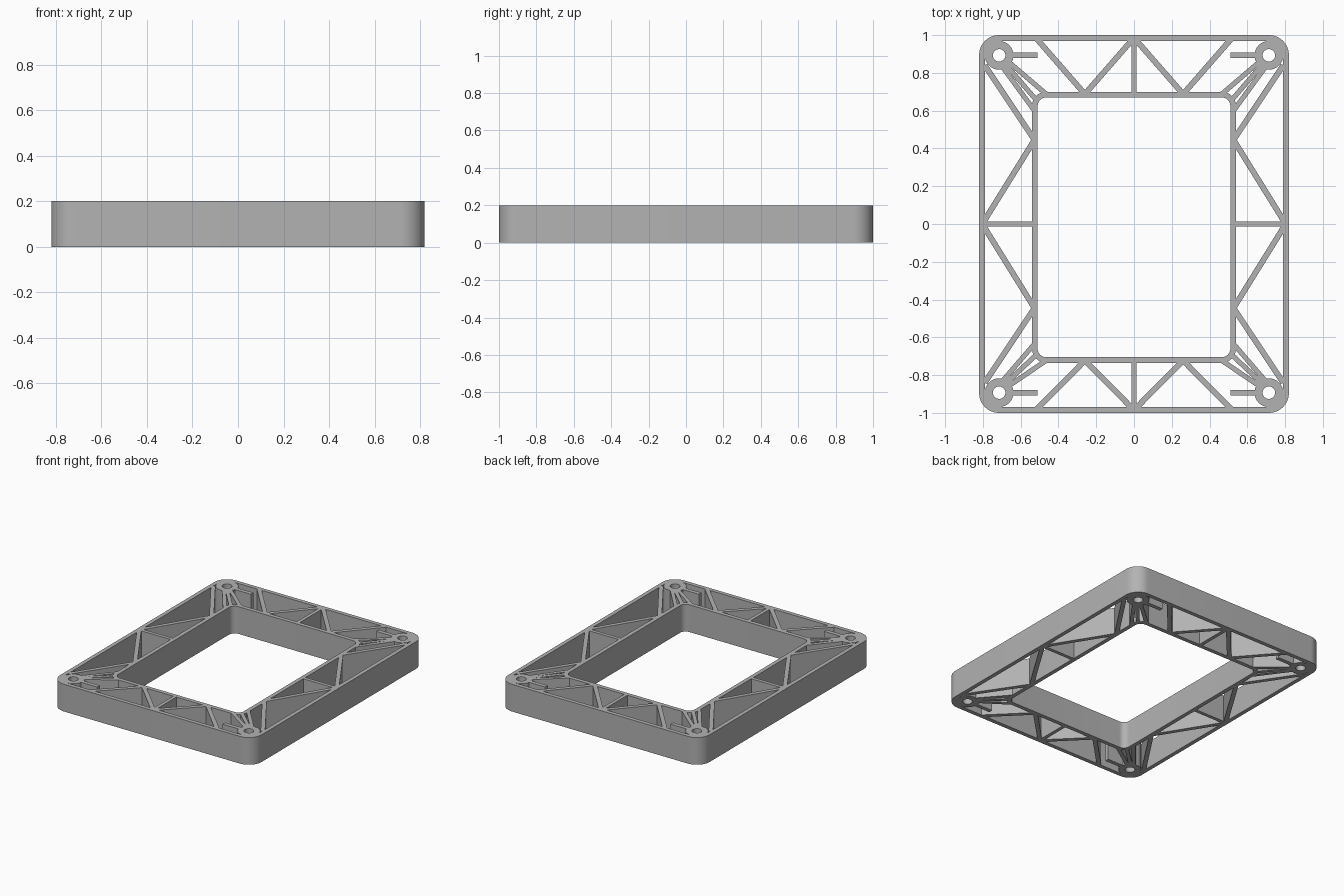
import bpy, bmesh, math
from mathutils import Vector

cube = bpy.data.objects.get("Cube")
if cube:
    bpy.data.objects.remove(cube)

HEIGHT = 0.2
WALL = 0.03
TOP_Y, BOTTOM_Y = 0.70, 0.735    # outer edges of the opening frame, back and front
BOSS = Vector((0.714, 0.893))

grey = bpy.data.materials.new("matte_grey")
grey.use_nodes = True
colour = (0.45, 0.45, 0.45, 1)
grey.diffuse_color = colour
grey.node_tree.nodes["Principled BSDF"].inputs["Base Color"].default_value = colour


def make_object(name, bm):
    bmesh.ops.recalc_face_normals(bm, faces=bm.faces)
    mesh = bpy.data.meshes.new(name)
    bm.to_mesh(mesh)
    bm.free()
    mesh.materials.append(grey)
    obj = bpy.data.objects.new(name, mesh)
    bpy.context.collection.objects.link(obj)
    bpy.ops.object.select_all(action='DESELECT')
    obj.select_set(True)
    bpy.context.view_layer.objects.active = obj
    bpy.ops.object.shade_smooth_by_angle(angle=math.radians(30))
    return obj


def rounded_rect(half_x, y0, y1, radius, steps=12):
    """Counter-clockwise outline of a rectangle with rounded corners."""
    points = []
    corners = [(1, y1 - radius), (-1, y1 - radius), (-1, y0 + radius), (1, y0 + radius)]
    for q, (side, cy) in enumerate(corners):
        for i in range(steps + 1):
            a = (q + i / steps) * math.pi / 2
            points.append((side * (half_x - radius) + radius * math.cos(a),
                           cy + radius * math.sin(a)))
    return points


def ring(name, outer, inner):
    """Upright wall between two outlines with equal point counts."""
    bm = bmesh.new()
    loops = [[bm.verts.new((x, y, z)) for x, y in outline]
             for outline, z in ((outer, 0), (outer, HEIGHT), (inner, HEIGHT), (inner, 0))]
    n = len(outer)
    for k in range(4):
        a, b = loops[k], loops[(k + 1) % 4]
        for i in range(n):
            j = (i + 1) % n
            bm.faces.new((a[i], a[j], b[j], b[i]))
    return make_object(name, bm)


def rib(name, start, end, width=WALL):
    """Full-height straight web between two plan points."""
    a, b = Vector(start), Vector(end)
    d = (b - a).normalized()
    side = Vector((-d.y, d.x)) * width / 2
    bm = bmesh.new()
    face = bm.faces.new([bm.verts.new((p.x, p.y, 0))
                         for p in (a - side, b - side, b + side, a + side)])
    extruded = bmesh.ops.extrude_face_region(bm, geom=[face])
    bmesh.ops.translate(bm, vec=(0, 0, HEIGHT),
                        verts=[v for v in extruded["geom"] if isinstance(v, bmesh.types.BMVert)])
    return make_object(name, bm)


# Outer wall and the wall around the opening
ring("outer_wall", rounded_rect(0.82, -1, 1, 0.105),
     rounded_rect(0.79, -0.97, 0.97, 0.075))
ring("opening_wall", rounded_rect(0.54, -BOTTOM_Y, TOP_Y, 0.075),
     rounded_rect(0.51, -BOTTOM_Y + WALL, TOP_Y - WALL, 0.045))

# Corner bosses and the webs, repeated for the four quarters
for sy, end_name, edge in ((1, "back", TOP_Y), (-1, "front", BOTTOM_Y)):
    for sx, side_name in ((1, "left"), (-1, "right")):
        tag = end_name + "_" + side_name

        def at(x, y):
            return (sx * x, sy * y)

        outer, hole = [], []
        for i in range(48):
            a = 2 * math.pi * i / 48
            c, s = math.cos(a), math.sin(a)
            r = 0.1 if i <= 12 else 0.076   # outward quarter fills the corner
            outer.append(at(BOSS.x + r * c, BOSS.y + r * s))
            hole.append(at(BOSS.x + 0.033 * c, BOSS.y + 0.033 * s))
        ring("screw_boss_" + tag, outer, hole)

        rib("boss_tab_" + tag, at(0.65, BOSS.y), at(0.51, BOSS.y))
        # Fan from the boss to the opening corner
        fan = [((0.66, 0.855), (0.465, edge - 0.012)),
               ((0.675, 0.84), (0.525, edge - 0.035)),
               ((0.695, 0.83), (0.527, edge - 0.10))]
        for number, (start, end) in enumerate(fan, 1):
            rib(f"fan_web_{number}_{tag}", at(*start), at(*end), 0.026)
        # Zigzag along the end and the side
        rib("end_web_outer_" + tag, at(0.515, 0.98), at(0.26, edge - 0.012))
        rib("end_web_inner_" + tag, at(0.26, edge - 0.012), at(0.005, 0.98))
        rib("side_web_outer_" + tag, at(0.79, 0.84), at(0.527, 0.445))
        rib("side_web_inner_" + tag, at(0.527, 0.445), at(0.797, 0.01))

    rib("end_middle_web_" + end_name, (0, sy * 0.98), (0, sy * (edge - 0.01)), 0.026)

for sx, side_name in ((1, "left"), (-1, "right")):
    rib("side_middle_web_" + side_name, (sx * 0.53, 0), (sx * 0.8, 0), 0.026)
